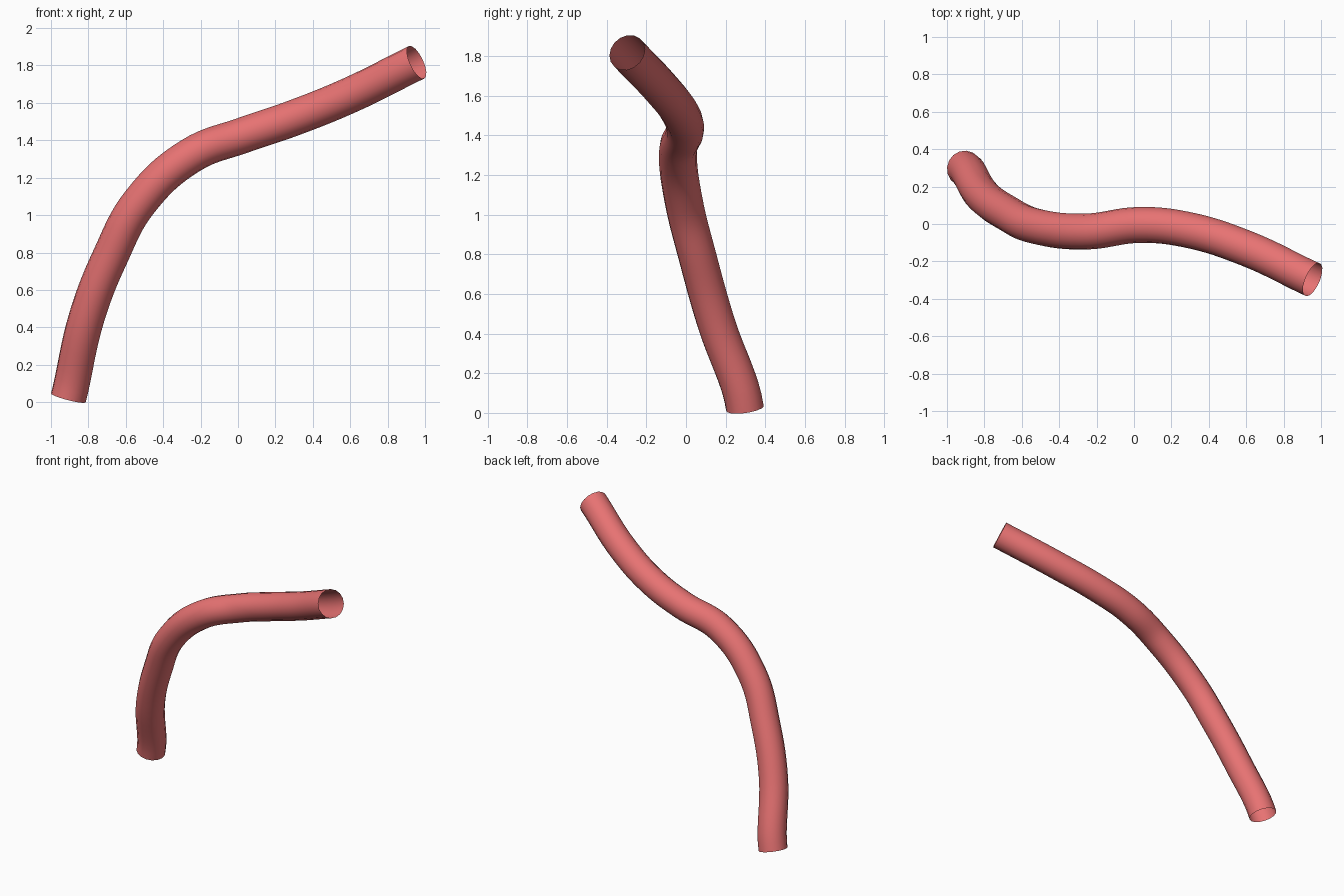
import bpy

if "Cube" in bpy.data.objects:
    bpy.data.objects.remove(bpy.data.objects["Cube"])

# Centre line of the bent pipe
path = [(-0.907, 0.297, 0.023), (-0.807, 0.15, 0.46), (-0.682, 0.06, 0.78),
        (-0.525, -0.012, 1.07), (-0.25, -0.04, 1.32), (0.03, -0.005, 1.428),
        (0.28, -0.03, 1.513), (0.6, -0.13, 1.642), (0.955, -0.297, 1.817)]

curve = bpy.data.curves.new("pipe", 'CURVE')
curve.dimensions = '3D'
curve.resolution_u = 8
curve.bevel_depth = 0.096
curve.bevel_resolution = 6
curve.use_fill_caps = False
spline = curve.splines.new('BEZIER')
spline.bezier_points.add(len(path) - 1)
for p, co in zip(spline.bezier_points, path):
    p.co = co
    p.handle_left_type = p.handle_right_type = 'AUTO'

# End directions, matching the tilt of the open rims
for p, d in ((spline.bezier_points[0], (0.038, -0.02, 0.146)),
             (spline.bezier_points[-1], (0.118, -0.052, 0.056))):
    p.handle_left_type = p.handle_right_type = 'FREE'
    p.handle_left = [c - v for c, v in zip(p.co, d)]
    p.handle_right = [c + v for c, v in zip(p.co, d)]

pipe = bpy.data.objects.new("pipe", curve)
bpy.context.collection.objects.link(pipe)

# Open-ended tube mesh with smooth shading
bpy.context.view_layer.objects.active = pipe
pipe.select_set(True)
bpy.ops.object.convert(target='MESH')
pipe = bpy.context.object
pipe.name = "pipe"
bpy.ops.object.shade_smooth()

mat = bpy.data.materials.new("red")
mat.diffuse_color = (0.8, 0.17, 0.17, 1)
mat.use_nodes = True
mat.node_tree.nodes["Principled BSDF"].inputs["Base Color"].default_value = mat.diffuse_color
pipe.data.materials.clear()
pipe.data.materials.append(mat)
